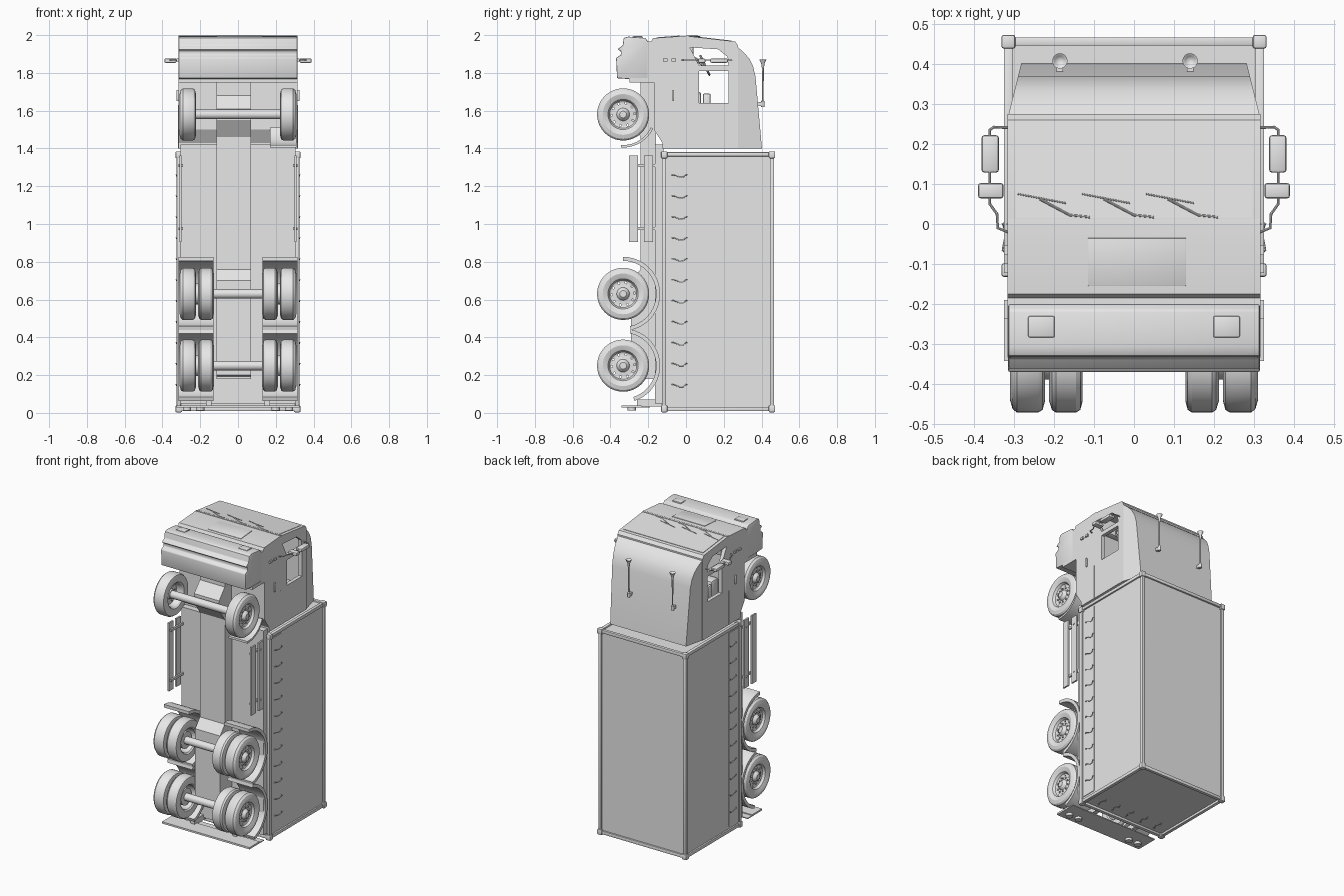
import bpy, bmesh, math
from mathutils import Vector

if "Cube" in bpy.data.objects:
    bpy.data.objects.remove(bpy.data.objects["Cube"])

grey = bpy.data.materials.new("plain_grey")
grey.diffuse_color = (0.8, 0.8, 0.8, 1)
grey.use_nodes = True
grey.node_tree.nodes["Principled BSDF"].inputs["Base Color"].default_value = (0.8, 0.8, 0.8, 1)
parts = []


def apply_modifiers(ob):
    deps = bpy.context.evaluated_depsgraph_get()
    mesh = bpy.data.meshes.new_from_object(ob.evaluated_get(deps))
    ob.modifiers.clear()
    ob.data = mesh


def finish(name, bm, bevel=0):
    bmesh.ops.remove_doubles(bm, verts=bm.verts, dist=1e-5)
    bmesh.ops.recalc_face_normals(bm, faces=bm.faces)
    mesh = bpy.data.meshes.new(name)
    bm.to_mesh(mesh)
    bm.free()
    mesh.materials.append(grey)
    ob = bpy.data.objects.new(name, mesh)
    bpy.context.collection.objects.link(ob)
    parts.append(ob)
    if bevel:
        mod = ob.modifiers.new("bevel", "BEVEL")
        mod.width, mod.segments, mod.limit_method = bevel, 2, 'ANGLE'
        apply_modifiers(ob)
    return ob


def prism(name, profile, x0, x1, bevel=0, taper=None):
    """Extrude a (y, z) profile along x; taper=(start_y, slope) narrows it."""
    bm = bmesh.new()

    def inset(y):
        return taper[1] * (y - taper[0]) if taper else 0
    a = [bm.verts.new((x0 + inset(y), y, z)) for y, z in profile]
    b = [bm.verts.new((x1 - inset(y), y, z)) for y, z in profile]
    bm.faces.new(a)
    bm.faces.new(b)
    for i in range(len(a)):
        j = (i + 1) % len(a)
        bm.faces.new((a[i], a[j], b[j], b[i]))
    return finish(name, bm, bevel)


def box(name, x0, x1, y0, y1, z0, z1, bevel=0):
    return prism(name, [(y0, z0), (y1, z0), (y1, z1), (y0, z1)], x0, x1, bevel)


def lathe(name, profile, loc, axis="X", steps=40, sign=1, holes=None):
    """Revolve (along, radius) points; holes=(rmin, rmax) opens every fourth segment."""
    bm = bmesh.new()
    rings = []
    for i in range(steps):
        t = 2 * math.pi * i / steps
        ring = []
        for a, r in profile:
            c, s, a = r * math.cos(t), r * math.sin(t), a * sign
            p = {"X": (a, c, s), "Y": (c, a, s), "Z": (c, s, a)}[axis]
            ring.append(bm.verts.new(Vector(p) + Vector(loc)))
        rings.append(ring)
    for i in range(steps):
        r0, r1 = rings[i], rings[(i + 1) % steps]
        for k in range(len(profile) - 1):
            mid = (profile[k][1] + profile[k + 1][1]) / 2
            if holes and holes[0] < mid < holes[1] and i % 4 == 0:
                continue
            bm.faces.new((r0[k], r0[k + 1], r1[k + 1], r1[k]))
    bmesh.ops.dissolve_degenerate(bm, edges=bm.edges, dist=1e-6)
    return finish(name, bm)


def rod(name, a0, a1, r, loc, axis, steps=16):
    return lathe(name, [(a0, 0), (a0, r), (a1, r), (a1, 0)], loc, axis, steps)


def tube(name, pts, r):
    cu = bpy.data.curves.new(name, 'CURVE')
    cu.dimensions, cu.bevel_depth, cu.bevel_resolution = '3D', r, 2
    cu.use_fill_caps = True
    sp = cu.splines.new('POLY')
    sp.points.add(len(pts) - 1)
    for p, co in zip(sp.points, pts):
        p.co = (*co, 1)
    tmp = bpy.data.objects.new(name + "_path", cu)
    bpy.context.collection.objects.link(tmp)
    mesh = bpy.data.meshes.new_from_object(tmp.evaluated_get(bpy.context.evaluated_depsgraph_get()))
    bpy.data.objects.remove(tmp)
    bm = bmesh.new()
    bm.from_mesh(mesh)
    return finish(name, bm)


def cut(targets, cutter):
    for ob in targets:
        mod = ob.modifiers.new("cut", "BOOLEAN")
        mod.operation, mod.solver, mod.object = 'DIFFERENCE', 'EXACT', cutter
        apply_modifiers(ob)
    parts.remove(cutter)
    bpy.data.objects.remove(cutter)


def sided(fn, name, x0, x1, *args):
    """Build a part on the left (+x) and its mirror on the right."""
    fn("left_" + name, x0, x1, *args)
    fn("right_" + name, -x1, -x0, *args)


# Cargo container: panels, edge rails and corner castings
box("container_body", -0.315, 0.315, -0.12, 0.455, 0.025, 1.37)
for y0, y1 in ((-0.128, -0.105), (0.445, 0.466)):
    sided(box, "long_rail", 0.303, 0.325, y0, y1, 0.012, 1.38, 0.003)
    for z0, z1 in ((0.01, 0.032), (1.358, 1.38)):
        box("cross_rail", -0.32, 0.32, y0, y1, z0, z1, 0.003)
for z0, z1 in ((0.01, 0.032), (1.358, 1.38)):
    sided(box, "end_post", 0.303, 0.325, -0.125, 0.46, z0, z1, 0.003)
for y0, y1 in ((-0.132, -0.098), (0.438, 0.472)):
    for z0, z1 in ((0.003, 0.04), (1.348, 1.385)):
        sided(box, "corner_casting", 0.296, 0.331, y0, y1, z0, z1, 0.006)
sided(box, "side_board", 0.314, 0.319, -0.10, 0.0, 0.05, 1.345)

# Lashing hooks along the side boards and across the end
for i in range(11):
    z = 0.15 + 0.111 * i
    for s in (-1, 1):
        tube("side_hook", [(s * 0.318, -0.075, z), (s * 0.328, -0.065, z), (s * 0.322, -0.035, z - 0.012),
                           (s * 0.322, -0.015, z - 0.012), (s * 0.328, 0.0, z), (s * 0.318, 0.005, z)], 0.0025)
for i in range(5):
    x = -0.22 + 0.11 * i
    tube("end_hook", [(x, -0.08, 0.026), (x, -0.07, 0.016), (x + 0.012, -0.04, 0.02), (x, -0.01, 0.016), (x, 0, 0.026)], 0.0025)

# Chassis spine, subframe, differential and engine
box("subframe", -0.305, 0.305, -0.165, -0.12, 0.05, 1.42)
box("chassis_spine", -0.115, 0.07, -0.24, -0.16, 0.18, 1.76)
prism("differential", [(-0.16, 0.18), (-0.29, 0.2), (-0.29, 0.70), (-0.24, 0.76), (-0.16, 0.76)], -0.115, 0.07)
prism("engine", [(-0.16, 1.46), (-0.24, 1.46), (-0.30, 1.55), (-0.30, 1.61), (-0.24, 1.68), (-0.16, 1.68)], -0.115, 0.07)

# Wheels with pierced discs
TYRE = [(0.304, 0), (0.304, 0.018), (0.296, 0.028), (0.284, 0.034), (0.281, 0.056), (0.281, 0.066), (0.284, 0.072),
        (0.299, 0.08), (0.303, 0.088), (0.309, 0.108), (0.303, 0.129), (0.292, 0.138), (0.24, 0.138), (0.228, 0.131),
        (0.222, 0.108), (0.226, 0.086), (0.235, 0.078), (0.274, 0.072), (0.275, 0.066), (0.275, 0.056), (0.27, 0.034),
        (0.255, 0.03), (0.255, 0)]
INNER = [(0.209, 0.08), (0.212, 0.108), (0.205, 0.131), (0.195, 0.138), (0.145, 0.138), (0.134, 0.131),
         (0.128, 0.108), (0.132, 0.086), (0.14, 0.078), (0.2, 0.072), (0.209, 0.08)]
WY = -0.333
for z in (1.58, 0.63, 0.25):
    rod("axle", -0.27, 0.27, 0.025, (0, WY, z), "X")
    for s in (-1, 1):
        lathe("wheel", TYRE, (0, WY, z), sign=s, holes=(0.056, 0.066))
        if z < 1:
            lathe("inner_wheel", INNER, (0, WY, z), sign=s)
            rod("brake_drum", s * 0.15, s * 0.25, 0.055, (0, WY, z), "X", 24)
        for k in range(10):
            t = math.pi * (k + 0.5) / 5
            rod("wheel_nut", s * 0.28, s * 0.289, 0.005, (0, WY + 0.046 * math.cos(t), z + 0.046 * math.sin(t)), "X", 6)


# Mudguards swept round the wheels
def mudguard(name, x0, x1, z, a0, a1, r0, r1):
    ang = [math.radians(a0 + (a1 - a0) * i / 20) for i in range(21)]
    pts = [(WY + r1 * math.cos(t), z + r1 * math.sin(t)) for t in ang]
    pts += [(WY + r0 * math.cos(t), z + r0 * math.sin(t)) for t in reversed(ang)]
    return prism(name, pts, x0, x1)


sided(mudguard, "middle_mudguard", 0.13, 0.316, 0.63, -78, 90, 0.175, 0.196)
sided(mudguard, "rear_mudguard", 0.13, 0.316, 0.25, -72, 78, 0.175, 0.196)
mudguard("front_mudguard", 0.17, 0.31, 1.58, -94, -25, 0.162, 0.175)

# Side guard rails and rear bumper with lamps
for y0, y1 in ((-0.302, -0.254), (-0.222, -0.175)):
    sided(box, "guard_rail", 0.3, 0.311, y0, y1, 0.905, 1.362)
for z in (0.975, 1.31):
    sided(box, "guard_bracket", 0.29, 0.301, -0.29, -0.15, z - 0.008, z + 0.008)
    for s in (-1, 1):
        rod("guard_bolt", s * 0.295, s * 0.315, 0.007, (0, -0.2, z), "X", 8)
box("rear_bumper", -0.325, 0.325, -0.342, -0.235, 0.028, 0.04)
box("bumper_shelf", -0.325, 0.325, -0.245, -0.19, 0.028, 0.034)
sided(box, "bumper_bracket", 0.14, 0.17, -0.26, -0.13, 0.034, 0.07)
for x in (-0.27, -0.2, 0.2, 0.27):
    rod("rear_lamp", 0.012, 0.03, 0.022, (x, -0.287, 0), "Z", 20)

# Cab shell, roof and bumper
cab = prism("cab_body", [(-0.125, 1.4), (0.275, 1.4), (0.275, 1.945), (0.26, 1.966), (0.0, 1.996), (-0.175, 1.984),
                         (-0.185, 1.965), (-0.205, 1.965), (-0.205, 1.77), (-0.17, 1.75), (-0.17, 1.5), (-0.125, 1.43)],
            -0.316, 0.316)
roof = prism("cab_roof", [(0.275, 1.4), (0.402, 1.4), (0.368, 1.78), (0.355, 1.835), (0.335, 1.875), (0.305, 1.91), (0.275, 1.935)],
             -0.313, 0.313, 0, (0.275, 0.25))
prism("front_bumper", [(-0.2, 1.76), (-0.365, 1.772), (-0.37, 1.88), (-0.345, 1.895), (-0.345, 1.915), (-0.363, 1.925),
                       (-0.335, 1.945), (-0.33, 1.985), (-0.305, 1.992), (-0.215, 1.985), (-0.2, 1.965)], -0.314, 0.314, 0.005)
box("bumper_seam", -0.316, 0.316, -0.3, -0.17, 1.75, 1.772)
sided(box, "headlight", 0.198, 0.264, -0.283, -0.23, 1.975, 1.994, 0.004)

# Hollow the cab and open the side windows
cut([cab, roof], prism("cavity_cutter", [(0, 1.44), (0.33, 1.44), (0.325, 1.83), (0.24, 1.94), (0, 1.97)], -0.292, 0.292))
cut([cab], box("door_window_cutter", -0.5, 0.5, 0.07, 0.225, 1.64, 1.81))
cut([cab], prism("front_window_cutter", [(0.07, 1.838), (0.225, 1.838), (0.22, 1.885), (0.17, 1.925), (0.02, 1.935)], -0.5, 0.5))

# Cab interior
for s, side in ((1, "left"), (-1, "right")):
    x = 0.17 * s
    box(side + "_seat_cushion", x - 0.075, x + 0.075, 0.0, 0.08, 1.55, 1.7, 0.015)
    box(side + "_seat_back", x - 0.075, x + 0.075, 0.06, 0.25, 1.52, 1.585, 0.015)
    box(side + "_armrest", x - 0.09, x - 0.07, 0.09, 0.13, 1.57, 1.69, 0.006)
box("dashboard", -0.29, 0.29, -0.005, 0.04, 1.87, 1.965, 0.008)
ring = [(0.006 * math.cos(t), 0.055 + 0.006 * math.sin(t)) for t in [math.pi * k / 4 for k in range(9)]]
wheel = lathe("steering_wheel", ring, (0, 0, 0), "Y", 32)
wheel.location, wheel.rotation_euler = (0.17, 0.1, 1.84), (math.radians(25), 0, 0)
tube("steering_column", [(0.17, 0.1, 1.84), (0.17, 0.02, 1.89)], 0.01)

# Grille plate, windscreen and wipers
prism("grille_plate", [(-0.155, 1.983), (-0.155, 1.988), (-0.035, 1.9975), (-0.035, 1.99)], -0.115, 0.13, 0.002)
prism("windscreen", [(0.015, 1.992), (0.015, 1.997), (0.24, 1.971), (0.24, 1.965)], -0.295, 0.295)
prism("screen_sill", [(0.0, 1.99), (0.0, 1.999), (0.012, 1.998), (0.012, 1.99)], -0.315, 0.315)
for x in (-0.11, 0.05, 0.21):
    tube("wiper_arm", [(x, 0.017, 1.996), (x - 0.05, 0.022, 1.996), (x - 0.125, 0.062, 1.994)], 0.003)
    tube("wiper_blade", [(x - 0.18, 0.075, 1.992), (x - 0.06, 0.052, 1.994)], 0.002)

# Door seams, handles, hinges and mirrors
sided(box, "door_seam", 0.315, 0.318, -0.002, 0.001, 1.4, 1.63)
sided(box, "door_handle", 0.315, 0.326, -0.072, -0.064, 1.65, 1.71, 0.002)
for y in (-0.065, -0.11):
    sided(box, "door_hinge", 0.315, 0.325, y - 0.012, y + 0.012, 1.86, 1.875)
sided(box, "large_mirror", 0.337, 0.381, 0.128, 0.222, 1.853, 1.876, 0.008)
sided(box, "small_mirror", 0.326, 0.389, 0.064, 0.102, 1.853, 1.876, 0.006)
for s in (-1, 1):
    tube("mirror_arm", [(s * 0.3, 0.24, 1.868), (s * 0.35, 0.242, 1.868), (s * 0.36, 0.235, 1.868), (s * 0.36, 0.05, 1.868),
                        (s * 0.342, 0.025, 1.868), (s * 0.34, -0.01, 1.868), (s * 0.31, -0.022, 1.868)], 0.0035)

# Roof horns
HORN = [(1.62, 0), (1.62, 0.009), (1.65, 0.009), (1.655, 0.004), (1.82, 0.005), (1.85, 0.009), (1.872, 0.019), (1.868, 0.012), (1.85, 0)]
for x in (-0.185, 0.14):
    lathe("roof_horn", HORN, (x, 0.407, 0), "Z", 20)
    box("horn_mount", x - 0.008, x + 0.008, 0.37, 0.405, 1.625, 1.645)

# Smooth shading with sharp edges kept
bpy.ops.object.select_all(action='DESELECT')
for ob in parts:
    ob.select_set(True)
bpy.context.view_layer.objects.active = parts[0]
bpy.ops.object.shade_smooth_by_angle(angle=math.radians(32))
